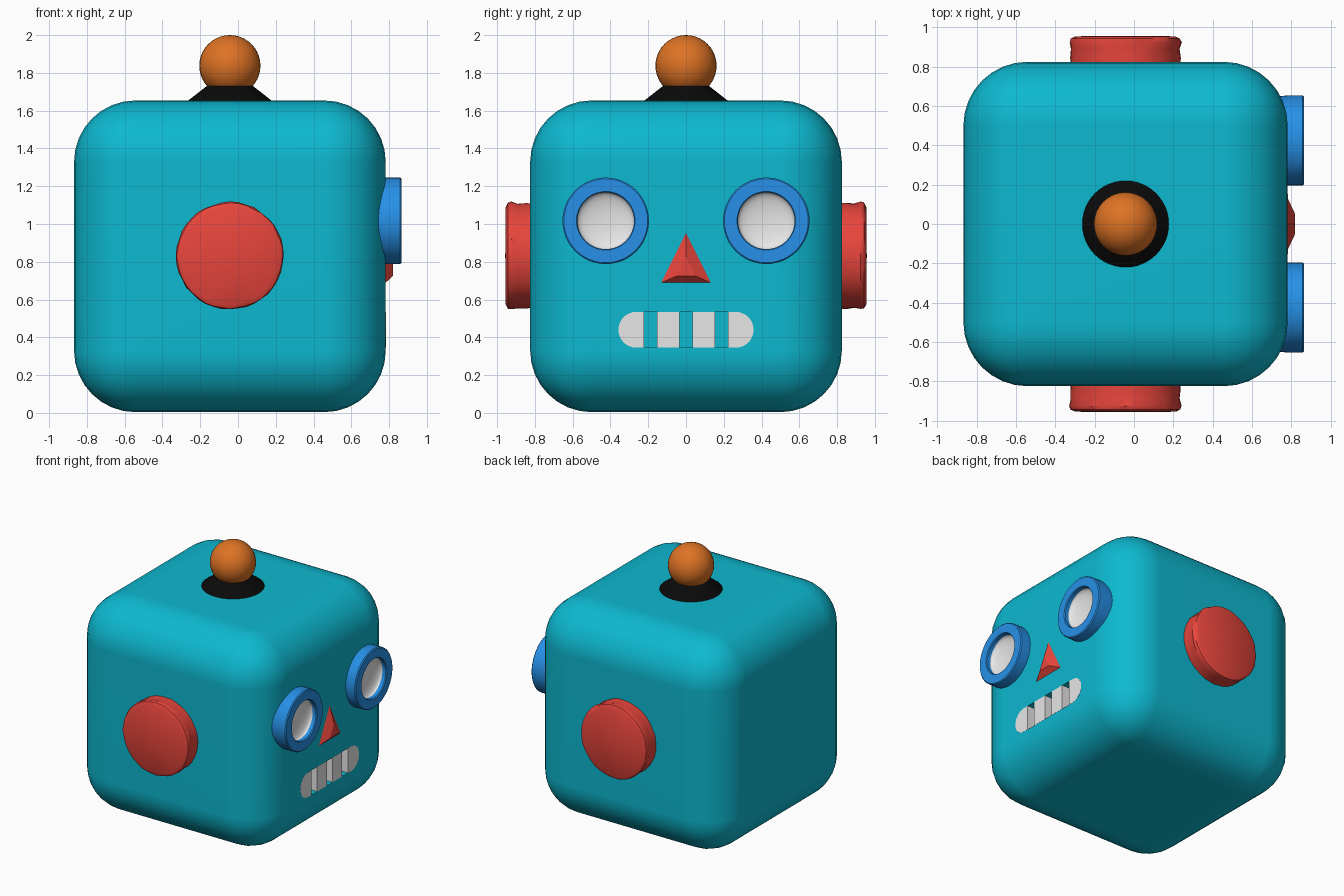
import bpy, bmesh, math, random
from mathutils import Vector, Matrix

default = bpy.data.objects.get("Cube")
if default:
    bpy.data.objects.remove(default, do_unlink=True)
random.seed(4)

MID = -0.043      # x of the head's centre line
FACE = 0.78       # x of the flat face
X, Y, Z = Vector((1, 0, 0)), Vector((0, 1, 0)), Vector((0, 0, 1))


def material(name, r, g, b):
    m = bpy.data.materials.new(name)
    m.use_nodes = True
    m.diffuse_color = (r, g, b, 1)
    bsdf = next(n for n in m.node_tree.nodes if n.type == "BSDF_PRINCIPLED")
    bsdf.inputs["Base Color"].default_value = (r, g, b, 1)
    return m


teal = material("teal", 0.004, 0.48, 0.63)
red = material("red", 0.8, 0.06, 0.045)
blue = material("blue", 0.02, 0.28, 0.8)
white = material("white", 0.8, 0.8, 0.8)
orange = material("orange", 0.73, 0.17, 0.018)
black = material("black", 0.003, 0.003, 0.003)


def finish(name, bm, mat, angle=35):
    """Turn a bmesh into a named object; angle 0 keeps it flat shaded."""
    bmesh.ops.recalc_face_normals(bm, faces=bm.faces)
    mesh = bpy.data.meshes.new(name)
    bm.to_mesh(mesh)
    bm.free()
    mesh.materials.append(mat)
    obj = bpy.data.objects.new(name, mesh)
    bpy.context.collection.objects.link(obj)
    if angle:
        smooth(obj, angle)
    return obj


def smooth(obj, angle):
    bpy.ops.object.select_all(action="DESELECT")
    obj.select_set(True)
    bpy.context.view_layer.objects.active = obj
    bpy.ops.object.shade_smooth_by_angle(angle=math.radians(angle))


def lathe(name, profile, centre, axis, mat, steps=48, jitter=0.0):
    """Spin (radius, height) points about an axis through centre."""
    bm = bmesh.new()
    points = [bm.verts.new((r, 0, h)) for r, h in profile]
    edges = [bm.edges.new(pair) for pair in zip(points, points[1:])]
    bmesh.ops.spin(bm, geom=points + edges, cent=(0, 0, 0), axis=Z,
                   angle=math.tau, steps=steps, use_duplicate=False)
    bmesh.ops.remove_doubles(bm, verts=bm.verts, dist=0.0005)
    for v in bm.verts:
        if v.co.xy.length > 0.1:
            v.co.xy *= 1 + random.uniform(-jitter, jitter)
    turn = Z.rotation_difference(axis).to_matrix().to_4x4()
    bm.transform(Matrix.Translation(centre) @ turn)
    return finish(name, bm, mat)


def prism(name, outline, x0, x1, mat):
    """Extrude a (y, z) outline along x."""
    bm = bmesh.new()
    base = bm.faces.new([bm.verts.new((x0, y, z)) for y, z in outline])
    out = bmesh.ops.extrude_face_region(bm, geom=[base])
    moved = [g for g in out["geom"] if isinstance(g, bmesh.types.BMVert)]
    bmesh.ops.translate(bm, verts=moved, vec=(x1 - x0, 0, 0))
    return finish(name, bm, mat)


def bar(y0, y1, round_low, round_high, z=0.44, r=0.095, n=14):
    """Outline of a mouth section with optional round ends."""
    def end(y, side, rounded):
        if not rounded:
            return [(y, z - side * r), (y, z + side * r)]
        angles = [-math.pi / 2 + math.pi * i / n for i in range(n + 1)]
        return [(y + side * r * (math.cos(a) - 1), z + side * r * math.sin(a))
                for a in angles]
    return end(y1, 1, round_high) + end(y0, -1, round_low)


# Head: rounded cube with a mouth pocket cut into the face
bm = bmesh.new()
bmesh.ops.create_cube(bm, size=1.65)
bmesh.ops.bevel(bm, geom=bm.edges[:], offset=0.325, segments=8, profile=0.5,
                affect="EDGES", clamp_overlap=True)
bm.transform(Matrix.Translation((MID, 0, 0.829)))
head = finish("head", bm, teal, 0)
cutter = prism("mouth_cutter", bar(-0.358, 0.358, True, True),
               FACE - 0.06, FACE + 0.1, teal)
cut = head.modifiers.new("mouth_pocket", "BOOLEAN")
cut.operation, cut.object, cut.solver = "DIFFERENCE", cutter, "EXACT"
bpy.context.view_layer.objects.active = head
bpy.ops.object.modifier_apply(modifier=cut.name)
bpy.data.objects.remove(cutter, do_unlink=True)
smooth(head, 35)
weighted = head.modifiers.new("even_shading", "WEIGHTED_NORMAL")
weighted.keep_sharp = True

# Teeth: four sections filling the pocket, with narrow gaps
gap, step = 0.035, 0.188
for i in range(4):
    y0 = -0.358 + i * step + (gap / 2 if i else 0)
    y1 = 0.358 - (3 - i) * step - (gap / 2 if i < 3 else 0)
    prism(f"tooth_{i + 1}", bar(y0, y1, i == 0, i == 3),
          FACE - 0.062, FACE + 0.003, white)

# Eyes: raised rims round hollow lenses
bowl = [(0.15 * math.cos(a), 0.05 - 0.04 * math.sin(a))
        for a in [math.pi / 2 * i / 8 for i in range(9)]]
for side, y in (("left", 0.425), ("right", -0.425)):
    spot = (FACE, y, 1.017)
    lathe(f"{side}_eye_rim",
          [(0.22, -0.09), (0.229, 0.0), (0.229, 0.078), (0.222, 0.085),
           (0.155, 0.085), (0.15, 0.078), (0.15, -0.02)], spot, X, blue)
    lathe(f"{side}_eye_lens", bowl, spot, X, white)

# Nose: triangular frustum
bm = bmesh.new()
back = [bm.verts.new((FACE - 0.01, y, z))
        for y, z in ((-0.157, 0.678), (0.157, 0.678), (0, 0.992))]
front = [bm.verts.new((FACE + 0.04, y, z))
         for y, z in ((-0.05, 0.725), (0.05, 0.725), (0, 0.825))]
bm.faces.new(back)
bm.faces.new(front)
for i in range(3):
    j = (i + 1) % 3
    bm.faces.new((back[i], back[j], front[j], front[i]))
finish("nose", bm, red, 0)

# Ears: thick, slightly uneven pads
for side, s in (("front", -1), ("back", 1)):
    lathe(f"{side}_ear",
          [(0.275, -0.05), (0.28, 0.02), (0.277, 0.065), (0.284, 0.1),
           (0.279, 0.118), (0.255, 0.13), (0, 0.132)],
          (MID, s * 0.825, 0.832), Y * s, red, steps=40, jitter=0.012)

# Antenna: dark collar and ball
lathe("antenna_collar", [(0.24, -0.02), (0.22, 0), (0.115, 0.082), (0, 0.082)],
      (MID, 0, 1.654), Z, black)
bm = bmesh.new()
bmesh.ops.create_uvsphere(bm, u_segments=32, v_segments=20, radius=0.162)
bm.transform(Matrix.Translation((MID, 0, 1.838)))
finish("antenna_ball", bm, orange)
